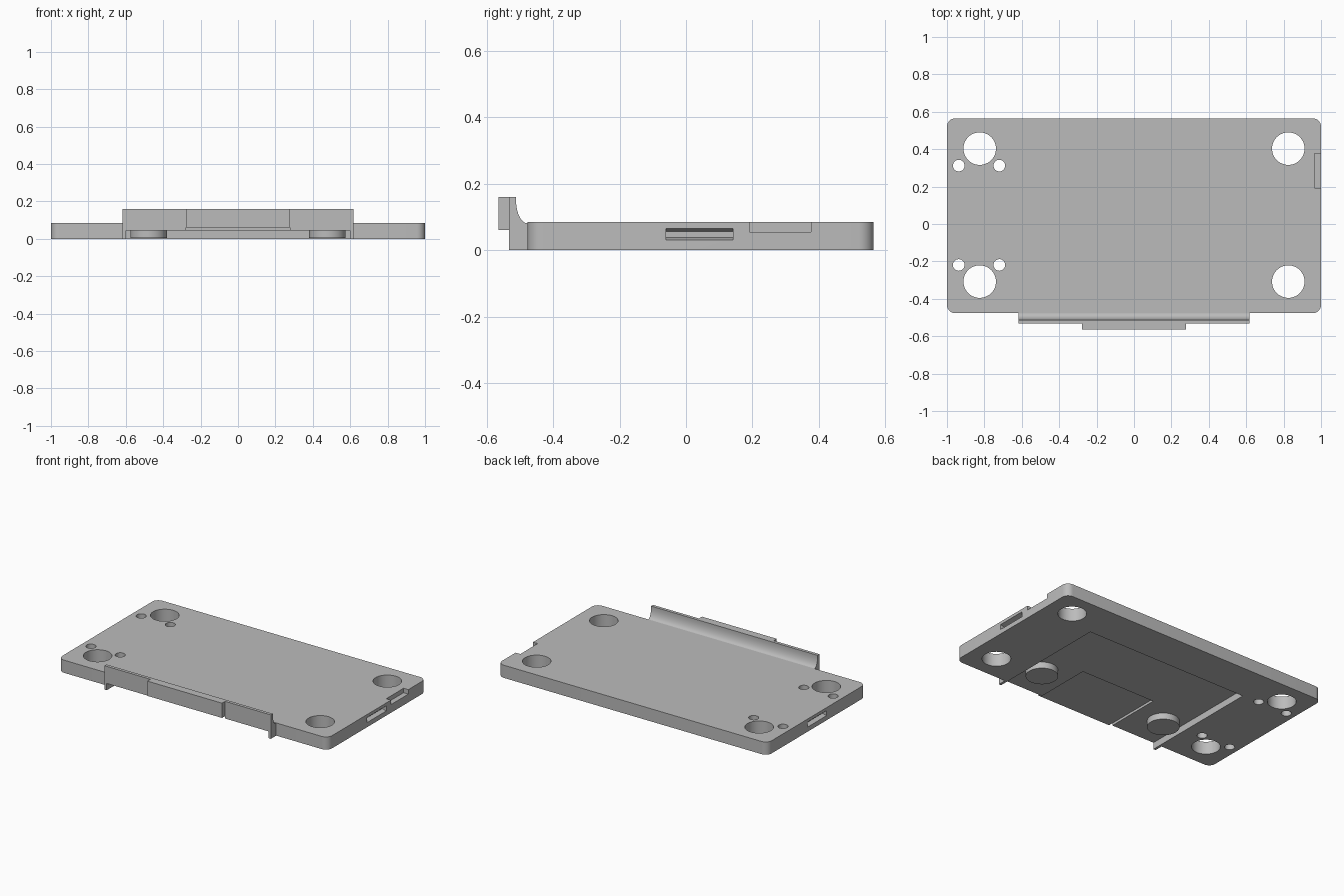
import bpy, bmesh, math
from mathutils import Matrix, Vector

if "Cube" in bpy.data.objects:
    bpy.data.objects.remove(bpy.data.objects["Cube"])

grey = bpy.data.materials.new("plain grey")
grey.diffuse_color = (0.5, 0.5, 0.5, 1)
grey.use_nodes = True
grey.node_tree.nodes["Principled BSDF"].inputs["Base Color"].default_value = grey.diffuse_color


def prism(name, pts, lo, hi, axis="z"):
    """Extrude a 2D outline: (x, y) along z, (y, z) along x, or (x, z) along y."""
    place = {"z": lambda a, b, d: (a, b, d),
             "x": lambda a, b, d: (d, a, b),
             "y": lambda a, b, d: (a, d, b)}[axis]
    bm = bmesh.new()
    face = bm.faces.new([bm.verts.new(place(a, b, lo)) for a, b in pts])
    ext = bmesh.ops.extrude_face_region(bm, geom=[face])
    verts = [v for v in ext["geom"] if isinstance(v, bmesh.types.BMVert)]
    bmesh.ops.translate(bm, verts=verts, vec=Vector(place(0, 0, hi - lo)))
    bmesh.ops.recalc_face_normals(bm, faces=bm.faces)
    mesh = bpy.data.meshes.new(name)
    bm.to_mesh(mesh)
    bm.free()
    mesh.materials.append(grey)
    ob = bpy.data.objects.new(name, mesh)
    bpy.context.collection.objects.link(ob)
    return ob


def circle(cx, cy, r, n=48):
    return [(cx + r * math.cos(2 * math.pi * i / n),
             cy + r * math.sin(2 * math.pi * i / n)) for i in range(n)]


def rect(x0, x1, y0, y1):
    return [(x0, y0), (x1, y0), (x1, y1), (x0, y1)]


def rounded_rect(x0, x1, y0, y1, r, n=8):
    pts = []
    corners = [(x1 - r, y1 - r), (x0 + r, y1 - r), (x0 + r, y0 + r), (x1 - r, y0 + r)]
    for k, (cx, cy) in enumerate(corners):
        for i in range(n + 1):
            a = (k + i / n) * math.pi / 2
            pts.append((cx + r * math.cos(a), cy + r * math.sin(a)))
    return pts


def combine(body, tool, operation):
    mod = body.modifiers.new(operation, "BOOLEAN")
    mod.operation, mod.solver, mod.object = operation, "EXACT", tool
    bpy.context.view_layer.objects.active = body
    bpy.ops.object.modifier_apply(modifier=mod.name)
    bpy.data.objects.remove(tool, do_unlink=True)


# Base plate
plate = prism("base_plate", rounded_rect(-1, 1, -0.477, 0.565, 0.045), 0, 0.085)

# Front lip with a coved back, and its thicker centre tab
cove = [(-0.477 - 0.035 * math.cos(t), 0.15 - 0.069 * math.sin(t))
        for t in (math.pi / 2 * i / 10 for i in range(11))]
lip = prism("lip", [(-0.533, 0), (-0.533, 0.16), (-0.512, 0.16)] + cove
            + [(-0.45, 0.08), (-0.45, 0)], -0.617, 0.617, "x")
combine(plate, lip, "UNION")
tab = prism("tab", rect(-0.565, -0.52, 0.061, 0.16), -0.277, 0.277, "x")
combine(plate, tab, "UNION")

# Stepped recess underneath, open at the front
combine(plate, prism("recess", rect(-0.6, 0.6, -0.7, 0.305), -0.1, 0.045), "DIFFERENCE")
combine(plate, prism("step", rect(-0.277, 0.277, -0.7, -0.15), -0.1, 0.061), "DIFFERENCE")

# Corner holes and the small screw holes on the left
holes = [(sx * 0.825, y, 0.087) for sx in (-1, 1) for y in (0.403, -0.308)]
holes += [(x, y, 0.031) for x in (-0.937, -0.72) for y in (0.312, -0.219)]
for x, y, r in holes:
    combine(plate, prism("hole", circle(x, y, r), -0.1, 0.3), "DIFFERENCE")

# Tapered latch slots in both ends
for s in (-1, 1):
    slot = prism("slot", [(s * 0.97, 0.039), (s * 0.97, 0.056), (s * 1.0, 0.065),
                          (s * 1.1, 0.065), (s * 1.1, 0.031), (s * 1.0, 0.031)],
                 -0.06, 0.142, "y")
    combine(plate, slot, "DIFFERENCE")

# Notch in the right edge
combine(plate, prism("notch", rect(0.965, 1.1, 0.192, 0.376), 0.055, 0.2), "DIFFERENCE")

# Round feet inside the recess
feet = [prism(n, circle(x, -0.295, 0.098), 0.003, 0.046)
        for n, x in (("left_foot", -0.478), ("right_foot", 0.478))]

# Smooth the round walls, keep edges sharp
for ob in [plate] + feet:
    bpy.ops.object.select_all(action="DESELECT")
    ob.select_set(True)
    bpy.context.view_layer.objects.active = ob
    bpy.ops.object.shade_smooth_by_angle(angle=math.radians(30))
